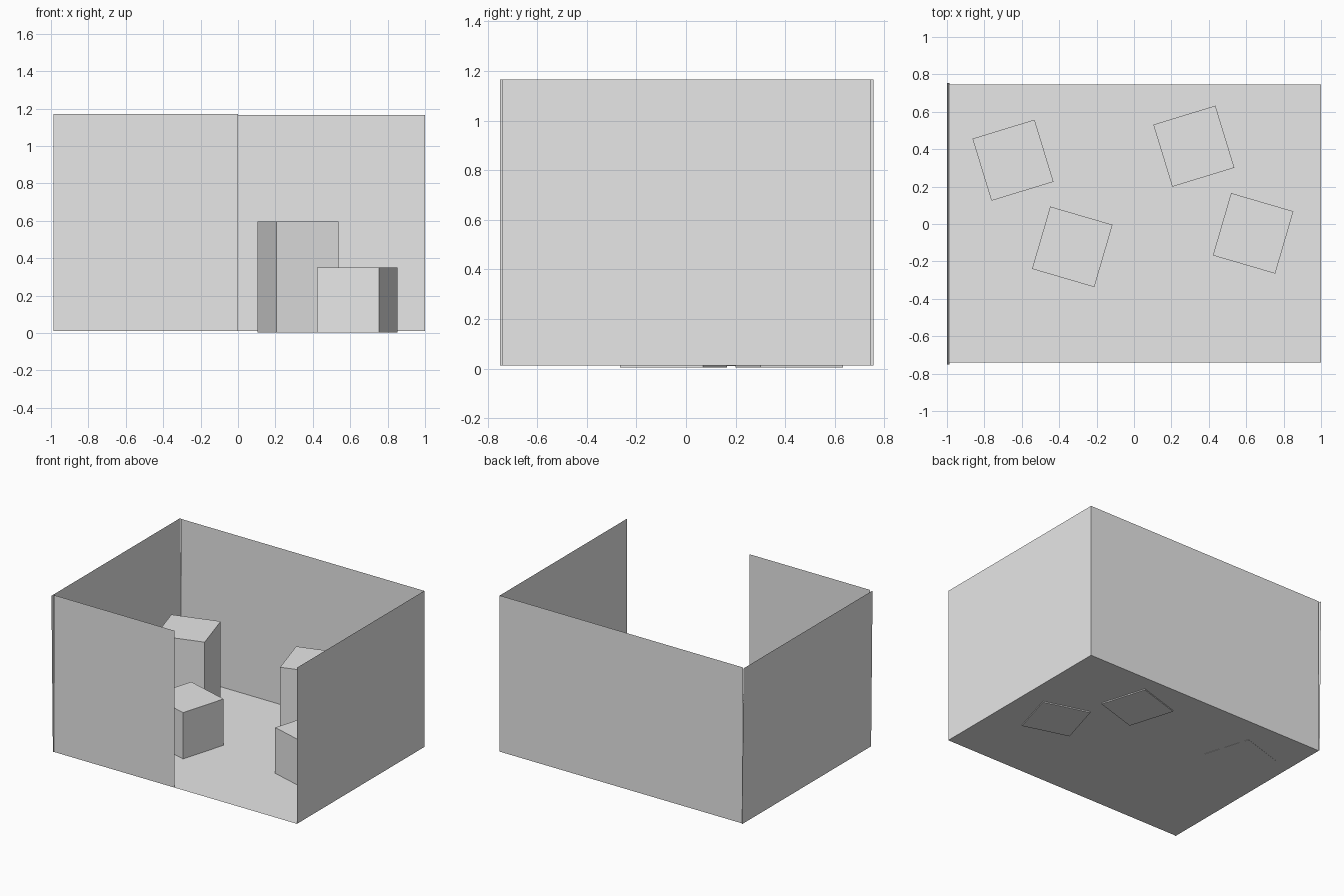
import bpy, bmesh, math
from mathutils import Matrix, Vector

cube = bpy.data.objects.get("Cube")
if cube:
    bpy.data.objects.remove(cube, do_unlink=True)

grey = bpy.data.materials.new("plain_grey")
grey.use_nodes = True
tone = (0.8, 0.8, 0.8, 1)
grey.diffuse_color = tone
grey.node_tree.nodes["Principled BSDF"].inputs["Base Color"].default_value = tone


def add_object(name, bm):
    mesh = bpy.data.meshes.new(name)
    bm.to_mesh(mesh)
    bm.free()
    mesh.materials.append(grey)
    obj = bpy.data.objects.new(name, mesh)
    bpy.context.collection.objects.link(obj)
    return obj


def sheet(name, *corners):
    bm = bmesh.new()
    bm.faces.new([bm.verts.new(c) for c in corners])
    return add_object(name, bm)


def wall(name, start, end, top=1.165, lean=0.0):
    """Upright sheet between two floor points; lean shifts the top in x."""
    (x0, y0), (x1, y1) = start, end
    return sheet(name, (x0, y0, FLOOR), (x1, y1, FLOOR),
                 (x1 + lean, y1, top), (x0 + lean, y0, top))


def block(name, x, y, bottom, top, degrees):
    bm = bmesh.new()
    bmesh.ops.create_cube(bm, size=1)
    bmesh.ops.scale(bm, vec=Vector((SIDE, SIDE, top - bottom)), verts=bm.verts)
    obj = add_object(name, bm)
    obj.matrix_world = (Matrix.Translation((x, y, (bottom + top) / 2))
                        @ Matrix.Rotation(math.radians(degrees), 4, "Z"))
    return obj


FLOOR, SIDE = 0.012, 0.347
FRONT, BACK, LEFT, RIGHT = -0.74, 0.745, 1.0, -0.987

# Room shell: floor and thin walls, with a gap at the front
sheet("floor", (RIGHT, FRONT, FLOOR), (LEFT, FRONT, FLOOR),
      (LEFT, BACK, FLOOR), (RIGHT, BACK, FLOOR))
wall("back_wall", (LEFT, BACK), (RIGHT, BACK))
wall("left_wall", (LEFT, FRONT), (LEFT, BACK))
wall("right_wall", (RIGHT, BACK + 0.01), (RIGHT, FRONT - 0.01), lean=-0.012)
wall("front_half_wall", (RIGHT, FRONT), (0, FRONT), top=1.17)

# Two tall and two short blocks on the floor
block("left_tall_block", 0.32, 0.416, 0.004, 0.597, 17)
block("left_short_block", 0.637, -0.05, 0.004, 0.35, -16.3)
block("right_tall_block", -0.647, 0.341, 0.011, 0.602, 17)
block("right_short_block", -0.33, -0.122, 0.013, 0.355, -16.3)
